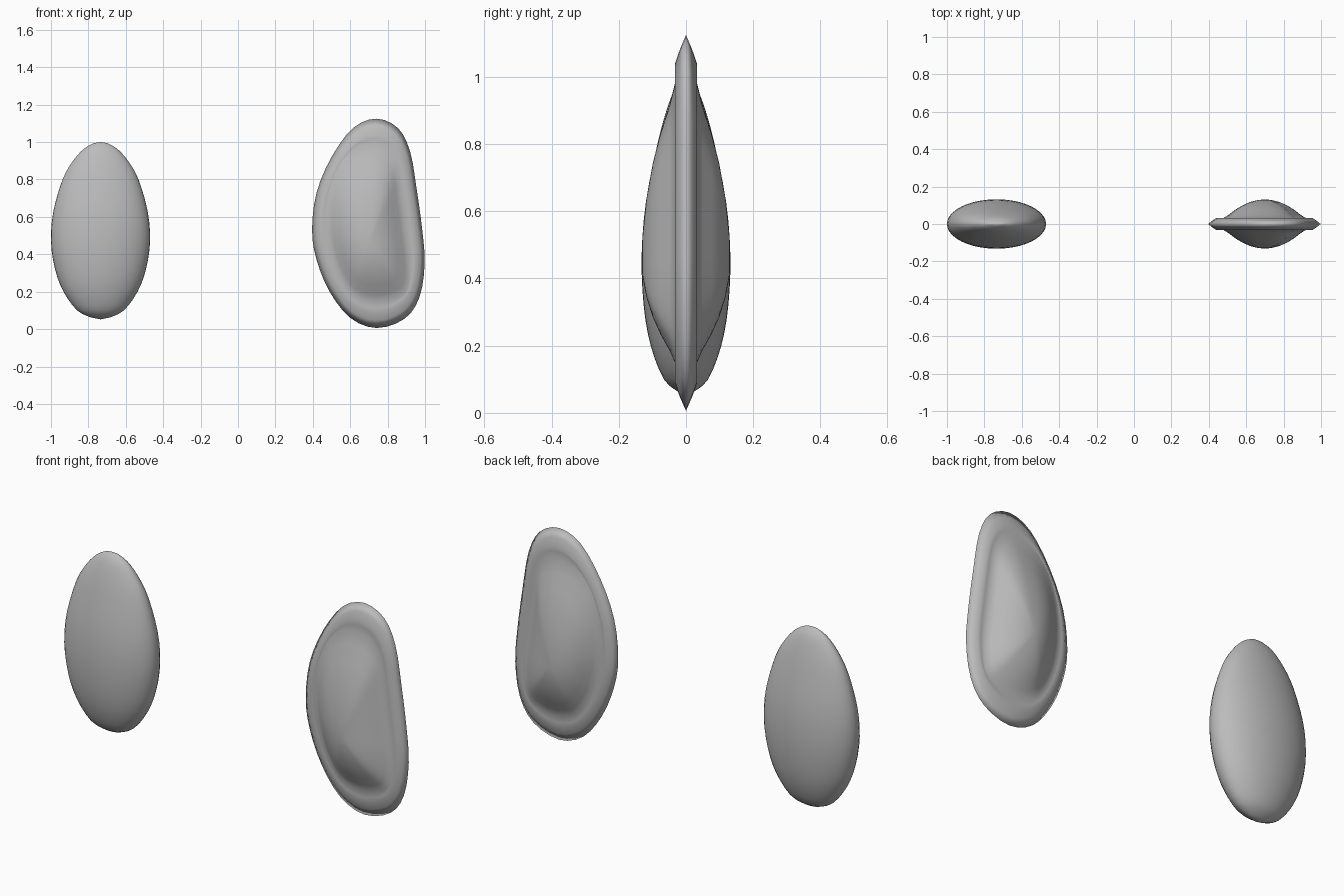
import bpy, bmesh, math
from mathutils import Vector

cube = bpy.data.objects.get("Cube")
if cube:
    bpy.data.objects.remove(cube, do_unlink=True)

grey = bpy.data.materials.new("seed grey")
grey.use_nodes = True
shade = (0.5, 0.5, 0.5, 1)
grey.diffuse_color = shade
grey.node_tree.nodes["Principled BSDF"].inputs["Base Color"].default_value = shade


def smooth_curve(points, steps, closed):
    """Catmull-Rom curve through the points."""
    pts = [Vector(p) for p in points]
    n = len(pts)

    def at(i):
        return pts[i % n] if closed else pts[max(0, min(n - 1, i))]
    out = []
    for i in range(n if closed else n - 1):
        a, b, c, d = (at(i + k) for k in (-1, 0, 1, 2))
        for s in range(steps):
            t = s / steps
            out.append(0.5 * (2 * b + (c - a) * t + (2 * a - 5 * b + 4 * c - d) * t * t
                              + (3 * b - a - 3 * c + d) * t ** 3))
    return out if closed else out + [pts[-1]]


def loft(name, rings, start=None, end=None):
    """Skin closed rings, with a pole point at each end."""
    bm = bmesh.new()
    loops = [[bm.verts.new(p) for p in ring] for ring in rings]
    n = len(loops[0])
    for a, b in zip(loops, loops[1:]):
        for i in range(n):
            j = (i + 1) % n
            bm.faces.new((a[i], a[j], b[j], b[i]))
    for loop, pole in ((loops[0], start), (loops[-1], end)):
        tip = bm.verts.new(pole)
        for i in range(n):
            bm.faces.new((loop[i], loop[(i + 1) % n], tip))
    bmesh.ops.recalc_face_normals(bm, faces=bm.faces)
    mesh = bpy.data.meshes.new(name)
    bm.to_mesh(mesh)
    bm.free()
    mesh.materials.append(grey)
    mesh.shade_smooth()
    obj = bpy.data.objects.new(name, mesh)
    bpy.context.collection.objects.link(obj)
    return obj


# Plain seed: flattened elliptical rings stacked along z (z, half width, half depth)
profile = [(0.062, 0.05, 0.022), (0.1, 0.125, 0.066), (0.2, 0.198, 0.105),
           (0.32, 0.243, 0.126), (0.47, 0.265, 0.132), (0.63, 0.252, 0.119),
           (0.8, 0.203, 0.085), (0.9, 0.147, 0.058), (0.965, 0.088, 0.033),
           (0.995, 0.035, 0.009)]
SIDES = 40
rings = []
for z, w, d in smooth_curve(profile, 3, False):
    angles = [math.tau * i / SIDES for i in range(SIDES)]
    rings.append([(-0.735 + w * math.cos(a), d * math.sin(a), z) for a in angles])
loft("plain_seed", rings, (-0.735, 0, 0.052), (-0.735, 0, 1.0))

# Winged seed: rim outline and matching base of the bulge, clockwise from the top
rim = [(0.74, 1.125), (0.855, 1.075), (0.92, 0.95), (0.955, 0.75), (0.985, 0.53),
       (0.998, 0.35), (0.97, 0.17), (0.89, 0.055), (0.74, 0.006), (0.6, 0.06),
       (0.49, 0.2), (0.42, 0.37), (0.396, 0.53), (0.42, 0.73), (0.5, 0.92), (0.615, 1.075)]
base = [(0.72, 0.98), (0.79, 0.96), (0.845, 0.88), (0.87, 0.72), (0.895, 0.53),
        (0.915, 0.37), (0.91, 0.23), (0.86, 0.175), (0.74, 0.15), (0.62, 0.185),
        (0.55, 0.28), (0.505, 0.4), (0.48, 0.55), (0.49, 0.73), (0.54, 0.87), (0.62, 0.955)]
rim = smooth_curve(rim, 3, True)
base = smooth_curve(base, 3, True)
middle = Vector((0.70, 0.55))
peak = Vector((0.70, 0.45))
shoulder = [middle + (p - middle) * 0.85 for p in rim]


def blend(a, b, t):
    return [p.lerp(q, t) for p, q in zip(a, b)]


# Half of the cross-section, from the bulge inwards out to the rim (outline, depth)
peaks = [peak] * len(base)
half = [(blend(base, peaks, t), h) for t, h in
        ((0.85, 0.129), (0.65, 0.118), (0.45, 0.099), (0.28, 0.076), (0.12, 0.049), (0, 0.033))]
half += [(blend(base, shoulder, 0.6), 0.032), (shoulder, 0.033),
         (blend(shoulder, rim, 0.5), 0.018)]
front = [[(p.x, -h, p.y) for p in ring] for ring, h in half]
back = [[(p.x, h, p.y) for p in ring] for ring, h in reversed(half)]
edge = [[(p.x, 0, p.y) for p in rim]]
loft("winged_seed", front + edge + back, (peak.x, -0.131, peak.y), (peak.x, 0.131, peak.y))
